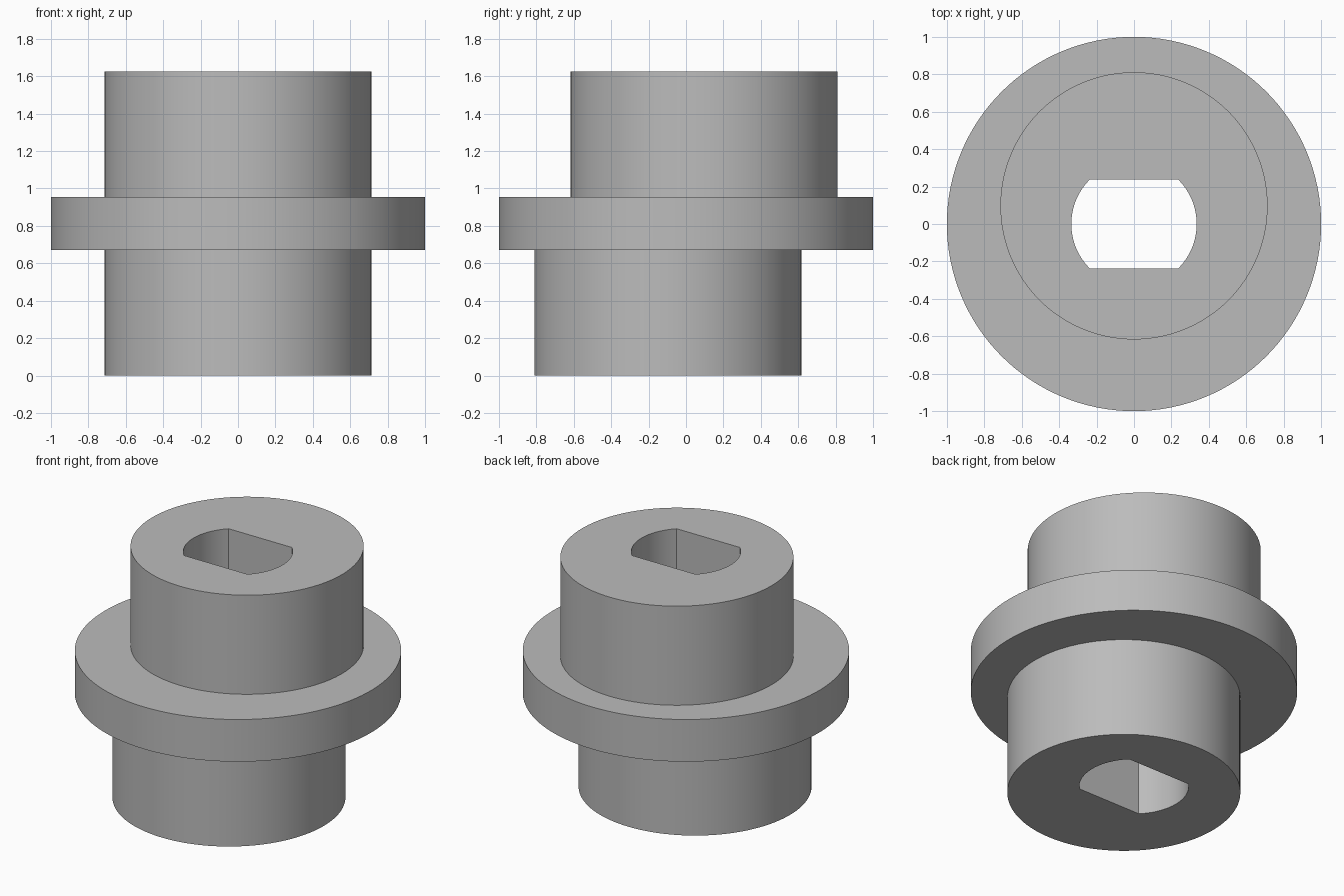
import bpy, bmesh
from math import sin, cos, asin, pi, radians

cube = bpy.data.objects.get("Cube")
if cube:
    bpy.data.objects.remove(cube, do_unlink=True)

SEGMENTS = 128
HUB_R, FLANGE_R, OFFSET = 0.714, 1.0, 0.097
FLANGE_Z0, FLANGE_Z1, TOP_Z = 0.67, 0.955, 1.625
BORE_R, FLAT_Y, ARC_STEPS = 0.335, 0.237, 24

bm = bmesh.new()


def loop(points, z):
    """Closed ring of vertices at one height."""
    verts = [bm.verts.new((x, y, z)) for x, y in points]
    edges = [bm.edges.new((a, b)) for a, b in zip(verts, verts[1:] + verts[:1])]
    return verts, edges


def circle(radius, y0=0.0):
    angles = [2 * pi * i / SEGMENTS for i in range(SEGMENTS)]
    return [(radius * cos(a), y0 + radius * sin(a)) for a in angles]


def bridge(a, b):
    """Quads between two rings of equal count."""
    a, b = a[0], b[0]
    for i in range(len(a)):
        j = (i + 1) % len(a)
        bm.faces.new((a[i], a[j], b[j], b[i]))


def cap(outer, inner):
    """Flat end face with the bore left open."""
    bmesh.ops.triangle_fill(bm, edges=outer[1] + inner[1], use_beauty=True)


# Bore profile: a circle cut by two parallel flats
half = asin(FLAT_Y / BORE_R)
arc = [-half + 2 * half * i / ARC_STEPS for i in range(ARC_STEPS + 1)]
bore = [(side * BORE_R * cos(a), side * BORE_R * sin(a)) for side in (1, -1) for a in arc]

# Lower hub, flange and upper hub, offset to opposite sides
rings = [
    loop(circle(HUB_R, -OFFSET), 0),
    loop(circle(HUB_R, -OFFSET), FLANGE_Z0),
    loop(circle(FLANGE_R), FLANGE_Z0),
    loop(circle(FLANGE_R), FLANGE_Z1),
    loop(circle(HUB_R, OFFSET), FLANGE_Z1),
    loop(circle(HUB_R, OFFSET), TOP_Z),
]
for lower, upper in zip(rings, rings[1:]):
    bridge(lower, upper)

# Through bore and the two end faces
bore_bottom, bore_top = loop(bore, 0), loop(bore, TOP_Z)
bridge(bore_top, bore_bottom)
cap(rings[0], bore_bottom)
cap(rings[-1], bore_top)
bmesh.ops.recalc_face_normals(bm, faces=bm.faces[:])

mesh = bpy.data.meshes.new("eccentric_bushing")
bm.to_mesh(mesh)
bm.free()
bushing = bpy.data.objects.new("eccentric_bushing", mesh)
bpy.context.collection.objects.link(bushing)

# Plain grey material
grey = bpy.data.materials.new("plain grey")
grey.use_nodes = True
colour = (0.5, 0.5, 0.5, 1)
grey.diffuse_color = colour
grey.node_tree.nodes["Principled BSDF"].inputs["Base Color"].default_value = colour
mesh.materials.append(grey)

# Smooth walls with sharp rims
bpy.context.view_layer.objects.active = bushing
bushing.select_set(True)
bpy.ops.object.shade_smooth_by_angle(angle=radians(30))
